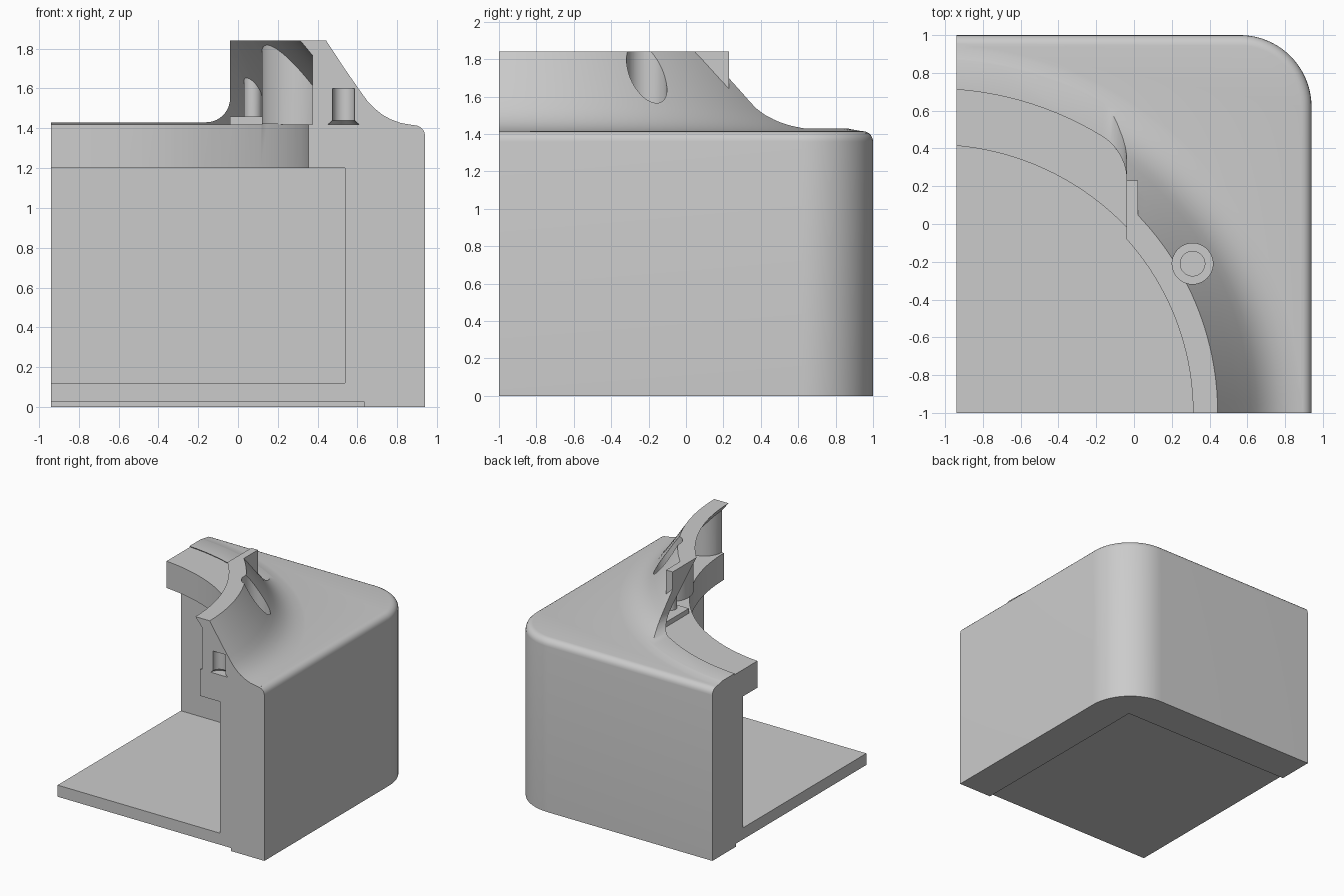
import bpy, bmesh
from math import sin, cos, pi, radians
from mathutils import Vector

old = bpy.data.objects.get("Cube")
if old:
    bpy.data.objects.remove(old, do_unlink=True)

grey = bpy.data.materials.new("plain grey")
grey.use_nodes = True
tone = (0.6, 0.6, 0.6, 1)
grey.diffuse_color = tone
grey.node_tree.nodes["Principled BSDF"].inputs["Base Color"].default_value = tone

AXIS = Vector((-1.065, -1, 0))  # centre of the round opening


def finish(name, bm):
    bmesh.ops.recalc_face_normals(bm, faces=bm.faces)
    mesh = bpy.data.meshes.new(name)
    bm.to_mesh(mesh)
    bm.free()
    mesh.materials.append(grey)
    ob = bpy.data.objects.new(name, mesh)
    bpy.context.collection.objects.link(ob)
    return ob


def box(name, lo, hi):
    bm = bmesh.new()
    bmesh.ops.create_cube(bm, size=1)
    for v in bm.verts:
        v.co = [lo[i] + (v.co[i] + 0.5) * (hi[i] - lo[i]) for i in range(3)]
    return finish(name, bm)


def cylinder(name, x, y, r, z0, z1, r2=None, n=48):
    bm = bmesh.new()
    bmesh.ops.create_cone(bm, cap_ends=True, segments=n, radius1=r,
                          radius2=r if r2 is None else r2, depth=z1 - z0)
    bmesh.ops.translate(bm, verts=bm.verts, vec=(x, y, (z0 + z1) / 2))
    return finish(name, bm)


def prism(name, points, offset):
    bm = bmesh.new()
    face = bm.faces.new([bm.verts.new(p) for p in points])
    new = bmesh.ops.extrude_face_region(bm, geom=[face])["geom"]
    top = [g for g in new if isinstance(g, bmesh.types.BMVert)]
    bmesh.ops.translate(bm, verts=top, vec=offset)
    return finish(name, bm)


def lathe(name, profile, n=160):
    bm = bmesh.new()
    rings = []
    for k in range(n):
        a = 2 * pi * k / n
        rings.append([bm.verts.new(AXIS + Vector((r * cos(a), r * sin(a), z)))
                      for r, z in profile])
    m = len(profile)
    for k in range(n):
        a, b = rings[k], rings[(k + 1) % n]
        for i in range(m):
            j = (i + 1) % m
            bm.faces.new((a[i], b[i], b[j], a[j]))
    return finish(name, bm)


def combine(target, other, operation):
    mod = target.modifiers.new(operation, "BOOLEAN")
    mod.operation = operation
    mod.solver = "EXACT"
    mod.object = other
    bpy.ops.object.select_all(action="DESELECT")
    bpy.context.view_layer.objects.active = target
    target.select_set(True)
    bpy.ops.object.modifier_apply(modifier=mod.name)
    bpy.data.objects.remove(other, do_unlink=True)


# Block with one rounded corner and a softened top edge
R = 0.38
corner = [(0.94 - R + R * cos(t * pi / 40), 1 - R + R * sin(t * pi / 40), 0)
          for t in range(21)]
outline = [(-1.6, -1.6, 0), (0.94, -1.6, 0)] + corner + [(-1.6, 1, 0)]
housing = prism("housing", outline, (0, 0, 1.415))
bm = bmesh.new()
bm.from_mesh(housing.data)
rim = [e for e in bm.edges if all(v.co.z > 1.4 for v in e.verts)]
bmesh.ops.bevel(bm, geom=rim, offset=0.055, segments=5, profile=0.5,
                affect="EDGES", clamp_overlap=True)
bm.to_mesh(housing.data)
bm.free()

# Flared collar around the opening
combine(housing, lathe("collar", [
    (1.3, 1.3), (1.3, 1.84), (1.508, 1.84), (1.6, 1.7), (1.68, 1.585),
    (1.715, 1.537), (1.75, 1.5), (1.79, 1.468), (1.83, 1.446), (1.88, 1.427),
    (1.93, 1.418), (1.96, 1.414), (1.96, 1.3)]), "UNION")

# Fin closing the end of the collar
combine(housing, box("fin", (-0.1, -0.2, 1.3), (0.02, 0.23, 1.84)), "UNION")

# Low side of the collar, with a rounded foot at the step
foot = [(-0.16 + 0.12 * sin(t * pi / 20), -4, 1.55 - 0.12 * cos(t * pi / 20))
        for t in range(11)]
combine(housing, prism("trim", [(-4, -4, 1.43)] + foot +
                       [(-0.04, -4, 2.2), (-4, -4, 2.2)], (0, 8, 0)), "DIFFERENCE")

# Hollow under the collar, leaving the screw bosses and a ledge standing
hollow = lathe("hollow", [(0.5, 1.42), (1.725, 1.42), (1.328, 1.9), (0.5, 1.9)])
for x, y, r in ((0.31, -0.21, 0.19), (0.53, -1, 0.155), (0.075, 0.09, 0.045)):
    combine(hollow, cylinder("boss", x, y, r, 1.3, 2.1), "DIFFERENCE")
combine(hollow, box("ledge", (-0.04, 0.02, 1.3), (0.12, 0.5, 1.46)), "DIFFERENCE")
combine(housing, hollow, "DIFFERENCE")

# Round opening, inner chamber and recessed underside
combine(housing, cylinder("bore", AXIS.x, AXIS.y, 1.42, 1.1, 1.421, n=160), "DIFFERENCE")
combine(housing, box("chamber", (-3, -3, 0.12), (0.537, 0.6, 1.2)), "DIFFERENCE")
combine(housing, box("underside", (-3, -3, -1), (0.635, 0.695, 0.025)), "DIFFERENCE")

# Screw holes
combine(housing, cylinder("counterbore", 0.31, -0.21, 0.108, 1.46, 2), "DIFFERENCE")
combine(housing, cylinder("screw_hole", 0.31, -0.21, 0.065, 1.42, 1.5), "DIFFERENCE")
combine(housing, cylinder("side_hole", 0.53, -1, 0.055, 1.425, 1.6), "DIFFERENCE")
combine(housing, cylinder("side_flare", 0.53, -1, 0.077, 1.42, 1.44, 0.055), "DIFFERENCE")

# Keep one quarter
combine(housing, box("quarter", (-0.94, -1, -1), (1.5, 1.5, 3)), "INTERSECT")

bpy.ops.object.select_all(action="DESELECT")
bpy.context.view_layer.objects.active = housing
housing.select_set(True)
bpy.ops.object.shade_smooth_by_angle(angle=radians(30))
